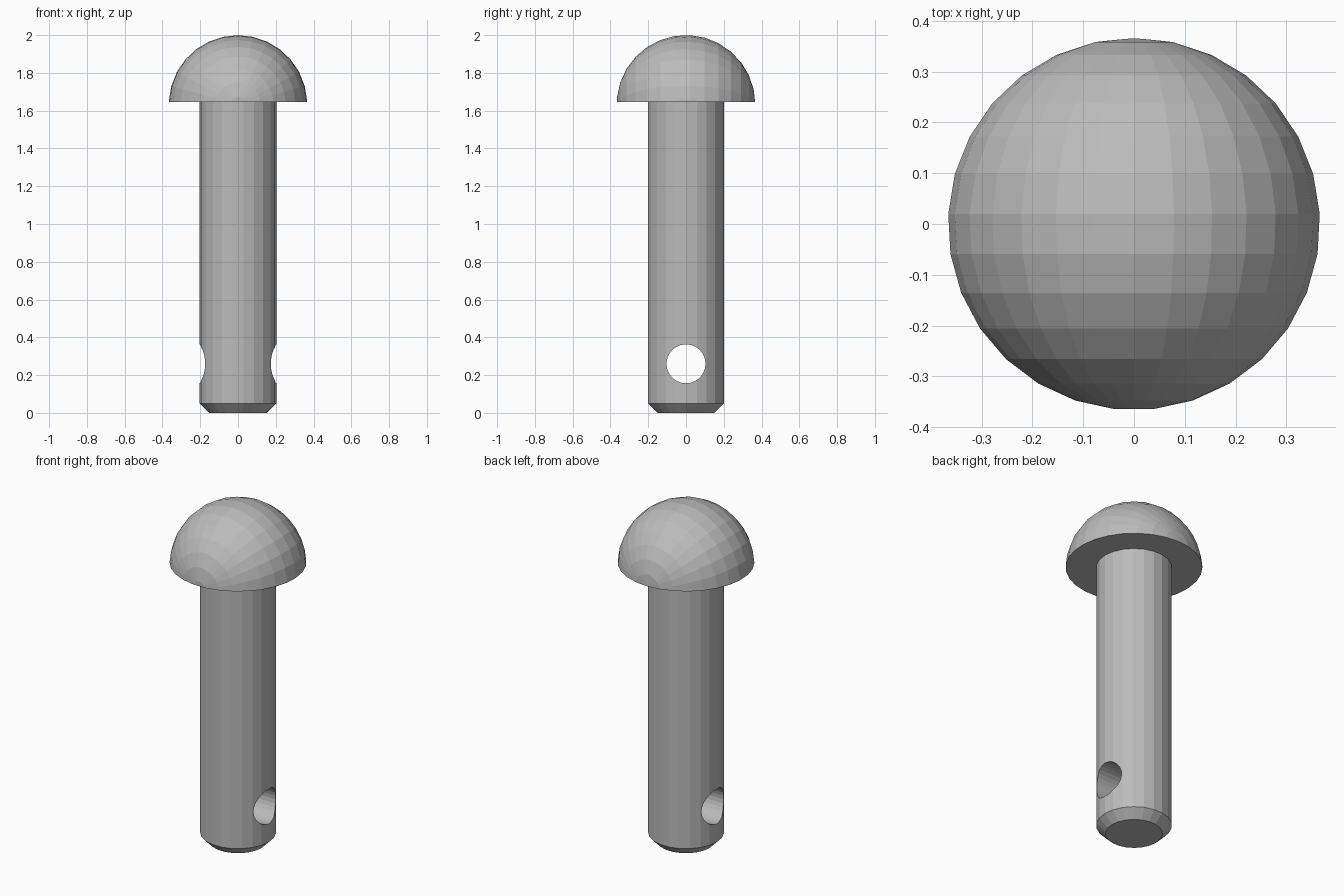
import bpy, bmesh, math
from mathutils import Matrix, Vector

cube = bpy.data.objects.get("Cube")
if cube:
    bpy.data.objects.remove(cube, do_unlink=True)

steel = bpy.data.materials.new("plain grey")
steel.use_nodes = True
GREY = (0.5, 0.5, 0.5, 1)
steel.diffuse_color = GREY
steel.node_tree.nodes["Principled BSDF"].inputs["Base Color"].default_value = GREY


def make_object(name, bm):
    bmesh.ops.recalc_face_normals(bm, faces=bm.faces)
    mesh = bpy.data.meshes.new(name)
    bm.to_mesh(mesh)
    bm.free()
    mesh.materials.append(steel)
    obj = bpy.data.objects.new(name, mesh)
    bpy.context.collection.objects.link(obj)
    return obj


def lathe(profile, sides):
    """Capped solid of revolution about z from (radius, height) pairs."""
    bm = bmesh.new()
    rings = []
    for r, z in profile:
        rings.append([bm.verts.new((r * math.cos(math.tau * i / sides),
                                    r * math.sin(math.tau * i / sides), z))
                      for i in range(sides)])
    for a, b in zip(rings, rings[1:]):
        for i in range(sides):
            j = (i + 1) % sides
            bm.faces.new((a[i], a[j], b[j], b[i]))
    bm.faces.new(rings[0][::-1])
    bm.faces.new(rings[-1])
    return bm


# Domed head: faceted ball with its axis along y, cut flat underneath
SEG, R, HEAD_Z, HEAD_BASE = 29, 0.367, 1.633, 1.647
step = math.tau / SEG
arc = [(R * math.sin(k * step), R * math.cos(k * step)) for k in range(1, SEG // 2 + 1)]
bm = lathe([(0.0001, R)] + arc, SEG)
bmesh.ops.remove_doubles(bm, verts=bm.verts, dist=0.001)
# lathe axis z becomes y, first meridian x becomes z
turn = Matrix(((0, 1, 0), (0, 0, 1), (1, 0, 0))).to_4x4()
bmesh.ops.transform(bm, matrix=Matrix.Translation((0, 0, HEAD_Z)) @ turn, verts=bm.verts)
cut = bmesh.ops.bisect_plane(bm, geom=bm.verts[:] + bm.edges[:] + bm.faces[:],
                             plane_co=Vector((0, 0, HEAD_BASE)), plane_no=Vector((0, 0, 1)),
                             clear_inner=True)
rim = [e for e in cut["geom_cut"] if isinstance(e, bmesh.types.BMEdge)]
bmesh.ops.holes_fill(bm, edges=rim, sides=0)
make_object("domed_head", bm)

# Shank with a chamfered tip
SHANK_R, CHAMFER = 0.203, 0.05
shank = make_object("shank", lathe([(SHANK_R - CHAMFER, 0), (SHANK_R, CHAMFER),
                                    (SHANK_R, HEAD_BASE + 0.01)], 22))

# Cross hole for a split pin, running along x
bm = lathe([(0.103, -0.4), (0.103, 0.4)], 29)
bmesh.ops.transform(bm, matrix=Matrix.Translation((0, 0, 0.26))
                    @ Matrix.Rotation(math.pi / 2, 4, 'Y'), verts=bm.verts)
cutter = make_object("hole_cutter", bm)
cutter.hide_render = True
cutter.hide_set(True)
cutter.display_type = 'WIRE'
hole = shank.modifiers.new("pin_hole", 'BOOLEAN')
hole.operation = 'DIFFERENCE'
hole.solver = 'EXACT'
hole.object = cutter
